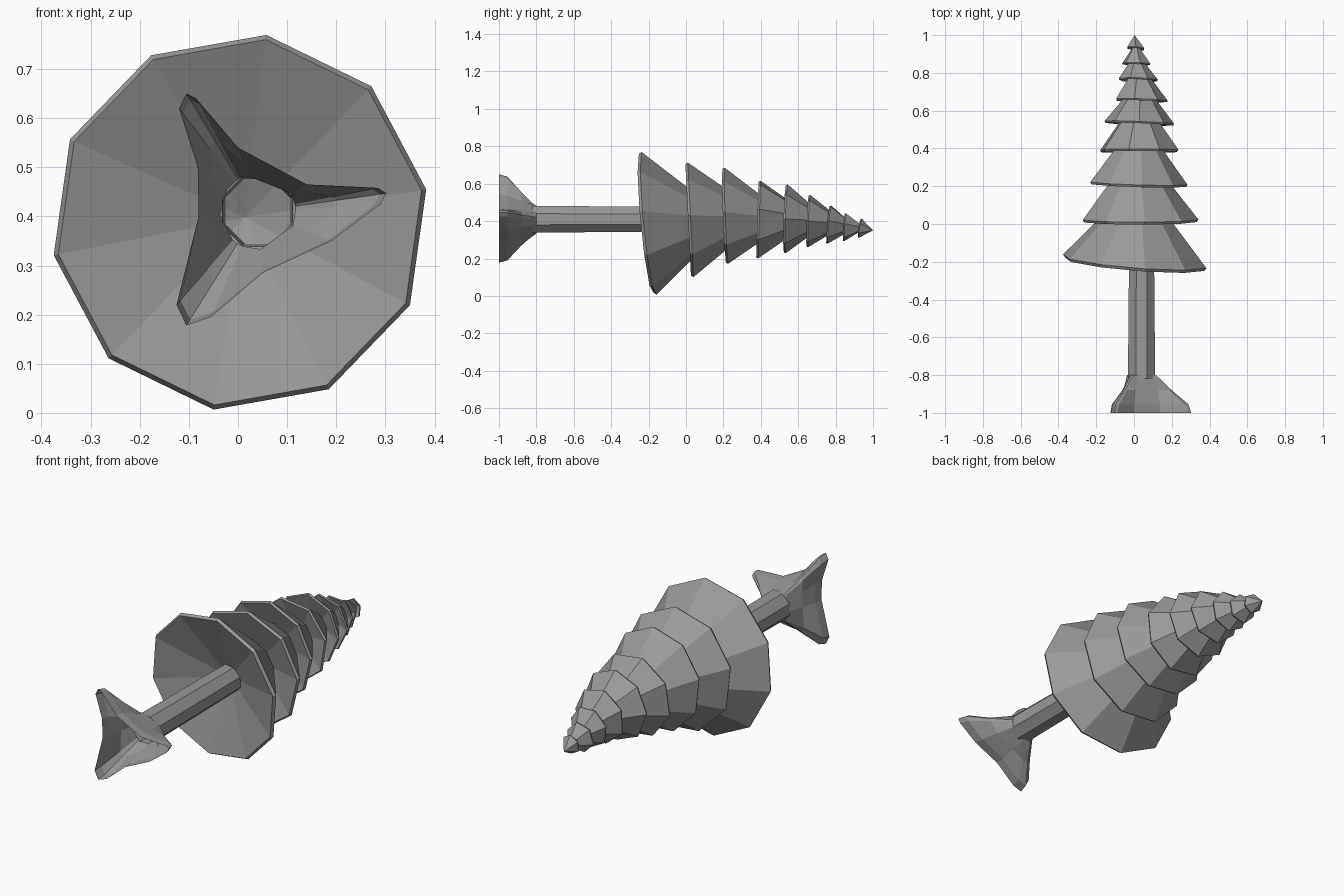
import bpy, math

CX, CZ = 0.04, 0.41  # trunk axis

# Dark grey shared by all parts
grey = bpy.data.materials.new("dark_grey")
grey.diffuse_color = (0.32, 0.32, 0.32, 1.0)


def make(name, verts, faces):
    me = bpy.data.meshes.new(name)
    me.from_pydata(verts, [], faces)
    me.update()
    me.materials.append(grey)
    ob = bpy.data.objects.new(name, me)
    bpy.context.collection.objects.link(ob)
    return ob


def bridge(n, rings):
    return [(r * n + i, r * n + (i + 1) % n, (r + 1) * n + (i + 1) % n, (r + 1) * n + i)
            for r in range(rings - 1) for i in range(n)]


# Foliage tiers: tilted cones with a thin rim and a shallow hollow underside
# (x, y, z of rim centre, radius, apex y, slope along x, slope along z, sides, phase)
tiers = [
    (0.004, -0.197, 0.388, 0.385, 0.24, -0.080, -0.095, 10, 10),
    (0.030, 0.025, 0.402, 0.312, 0.43, 0.00, -0.050, 9, 5),
    (0.022, 0.217, 0.425, 0.262, 0.57, -0.030, -0.040, 9, 5),
    (0.028, 0.392, 0.408, 0.215, 0.69, 0.00, 0.030, 8, 15),
    (0.028, 0.538, 0.412, 0.184, 0.77, -0.04, 0.030, 8, 0),
    (0.035, 0.658, 0.400, 0.143, 0.86, -0.03, 0.040, 7, 0),
    (0.022, 0.766, 0.385, 0.106, 0.91, -0.03, 0.090, 7, 10),
    (0.012, 0.850, 0.367, 0.077, 0.96, -0.03, 0.070, 6, 15),
    (0.010, 0.932, 0.362, 0.051, 1.00, -0.10, 0.150, 6, 30),
]
for k, (x, y, z, r, apex, sx, sz, n, ph) in enumerate(tiers):
    verts = []
    thick = 0.004 + 0.03 * r
    for rad, dy in ((r, 0.0), (r * 0.975, -thick)):
        for i in range(n):
            a = math.radians(ph) + math.tau * i / n
            dx, dz = rad * math.cos(a), rad * math.sin(a)
            verts.append((x + dx, y + dy + sx * dx + sz * dz, z + dz))
    # outer apex leans towards the next tier
    ax, az = (tiers[k + 1][0], tiers[k + 1][2]) if k < 8 else (0.003, 0.350)
    verts += [(ax, apex, az), (x + 0.01, y + 0.28 * r, z + 0.01)]
    faces = bridge(n, 2)
    for i in range(n):
        j = (i + 1) % n
        faces += [(j, i, 2 * n), (n + i, n + j, 2 * n + 1)]
    make(f"foliage_tier_{k + 1}", verts, faces)

# Trunk: open eight-sided tube
verts = []
for y, r in ((-0.82, 0.078), (-0.09, 0.071)):
    for i in range(8):
        a = math.tau * (i + 0.5) / 8
        verts.append((CX + r * math.cos(a), y, CZ + r * math.sin(a)))
make("trunk", verts, bridge(8, 2))

# Roots: open three-armed flare narrowing into the trunk
base = [(0.29, 0.425), (0.302, 0.447), (0.285, 0.458), (0.14, 0.465), (0.0, 0.54),
        (-0.085, 0.64), (-0.105, 0.65), (-0.12, 0.62), (-0.082, 0.50), (-0.08, 0.40),
        (-0.125, 0.22), (-0.105, 0.178), (-0.055, 0.195), (0.05, 0.285), (0.19, 0.35)]
verts = []
for y, t in ((-1.0, 0.0), (-0.955, 0.07), (-0.88, 0.55), (-0.80, 1.0)):
    for px, pz in base:
        a = math.atan2(pz - CZ, px - CX)
        qx, qz = CX + 0.077 * math.cos(a), CZ + 0.077 * math.sin(a)
        verts.append((px + (qx - px) * t, y, pz + (qz - pz) * t))
make("roots", verts, bridge(len(base), 4))
